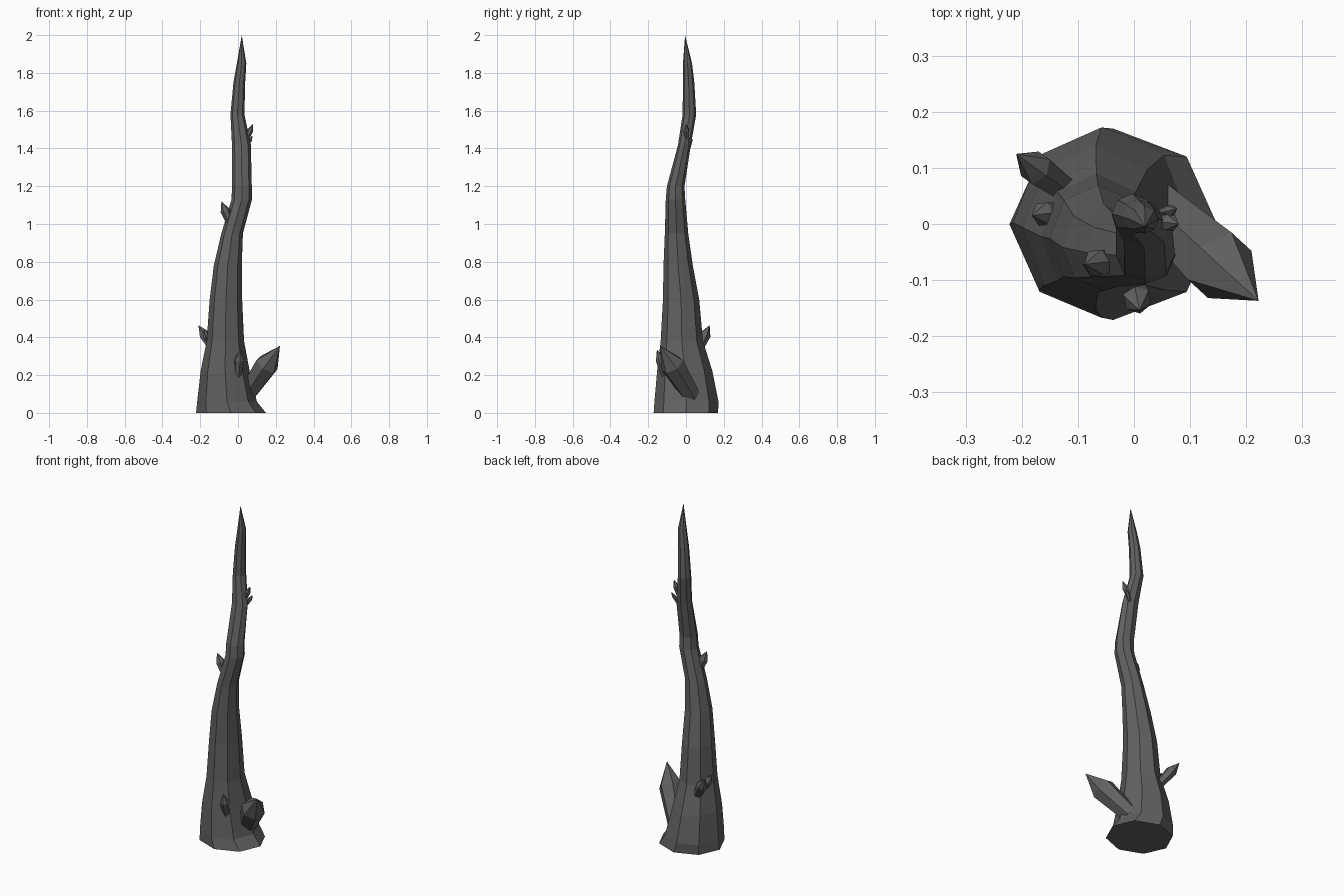
import bpy, bmesh, math
from mathutils import Vector

if "Cube" in bpy.data.objects:
    bpy.data.objects.remove(bpy.data.objects["Cube"])

mat = bpy.data.materials.new("dark_grey")
mat.diffuse_color = (0.12, 0.12, 0.12, 1)
mat.use_nodes = True
mat.node_tree.nodes["Principled BSDF"].inputs["Base Color"].default_value = mat.diffuse_color


def loft(name, rings, tip):
    """Flat-faced skin over rings of points, capped below and pointed at the tip."""
    bm = bmesh.new()
    loops = [[bm.verts.new(p) for p in ring] for ring in rings]
    n = len(loops[0])
    for a, b in zip(loops, loops[1:]):
        for i in range(n):
            j = (i + 1) % n
            bm.faces.new((a[i], a[j], b[j], b[i]))
    bm.faces.new(loops[0][::-1])
    top = bm.verts.new(tip)
    for i in range(n):
        bm.faces.new((loops[-1][i], loops[-1][(i + 1) % n], top))
    bmesh.ops.recalc_face_normals(bm, faces=bm.faces)
    me = bpy.data.meshes.new(name)
    bm.to_mesh(me)
    bm.free()
    me.materials.append(mat)
    ob = bpy.data.objects.new(name, me)
    bpy.context.collection.objects.link(ob)
    return ob


# Crooked trunk: height, x min/max, y min/max of each octagonal section
sections = [
    (0.00, -0.222, 0.148, -0.171, 0.170),
    (0.06, -0.216, 0.100, -0.167, 0.172),
    (0.22, -0.198, 0.062, -0.153, 0.140),
    (0.38, -0.166, 0.032, -0.134, 0.090),
    (0.60, -0.150, 0.022, -0.122, 0.070),
    (0.78, -0.128, 0.020, -0.119, 0.036),
    (0.95, -0.088, 0.026, -0.112, 0.012),
    (1.13, -0.034, 0.074, -0.107, -0.004),
    (1.20, -0.032, 0.073, -0.101, -0.008),
    (1.42, -0.032, 0.068, -0.042, 0.026),
    (1.58, -0.040, 0.034, -0.018, 0.054),
    (1.75, -0.024, 0.038, -0.016, 0.044),
    (1.85, -0.006, 0.044, -0.016, 0.032),
]
rings = []
for z, x0, x1, y0, y1 in sections:
    rings.append([((x0 + x1) / 2 + (x1 - x0) / 2 * math.cos(i * math.pi / 4),
                   (y0 + y1) / 2 + (y1 - y0) / 2 * math.sin(i * math.pi / 4), z)
                  for i in range(8)])
loft("trunk", rings, (0.020, -0.005, 2.0))


# Thorns: six-sided shafts widening to a shoulder, then a point
def thorn(name, base, tip, radius, shoulder=0.62):
    base, tip = Vector(base), Vector(tip)
    axis = (tip - base).normalized()
    u = axis.cross(Vector((0, 0, 1))).normalized()
    v = axis.cross(u)

    def ring(t, r):
        c = base.lerp(tip, t)
        return [c + r * (math.cos(i * math.pi / 3 + math.pi / 6) * u
                         + math.sin(i * math.pi / 3 + math.pi / 6) * v) for i in range(6)]
    loft(name, [ring(0, radius * 0.75), ring(shoulder, radius)], tip)


thorn("large_thorn", (0.040, 0.030, 0.090), (0.222, -0.137, 0.355), 0.066)
thorn("left_back_thorn", (-0.120, 0.060, 0.325), (-0.210, 0.125, 0.465), 0.031)
thorn("left_thorn", (-0.130, 0.022, 0.350), (-0.182, 0.015, 0.440), 0.023)
thorn("front_thorn", (0.000, -0.105, 0.190), (0.010, -0.154, 0.335), 0.026)
thorn("middle_thorn", (-0.035, -0.066, 0.990), (-0.088, -0.072, 1.120), 0.026)
thorn("upper_thorn", (0.040, 0.005, 1.440), (0.080, 0.000, 1.530), 0.016)
thorn("upper_small_thorn", (0.045, 0.018, 1.410), (0.077, 0.028, 1.468), 0.011)
